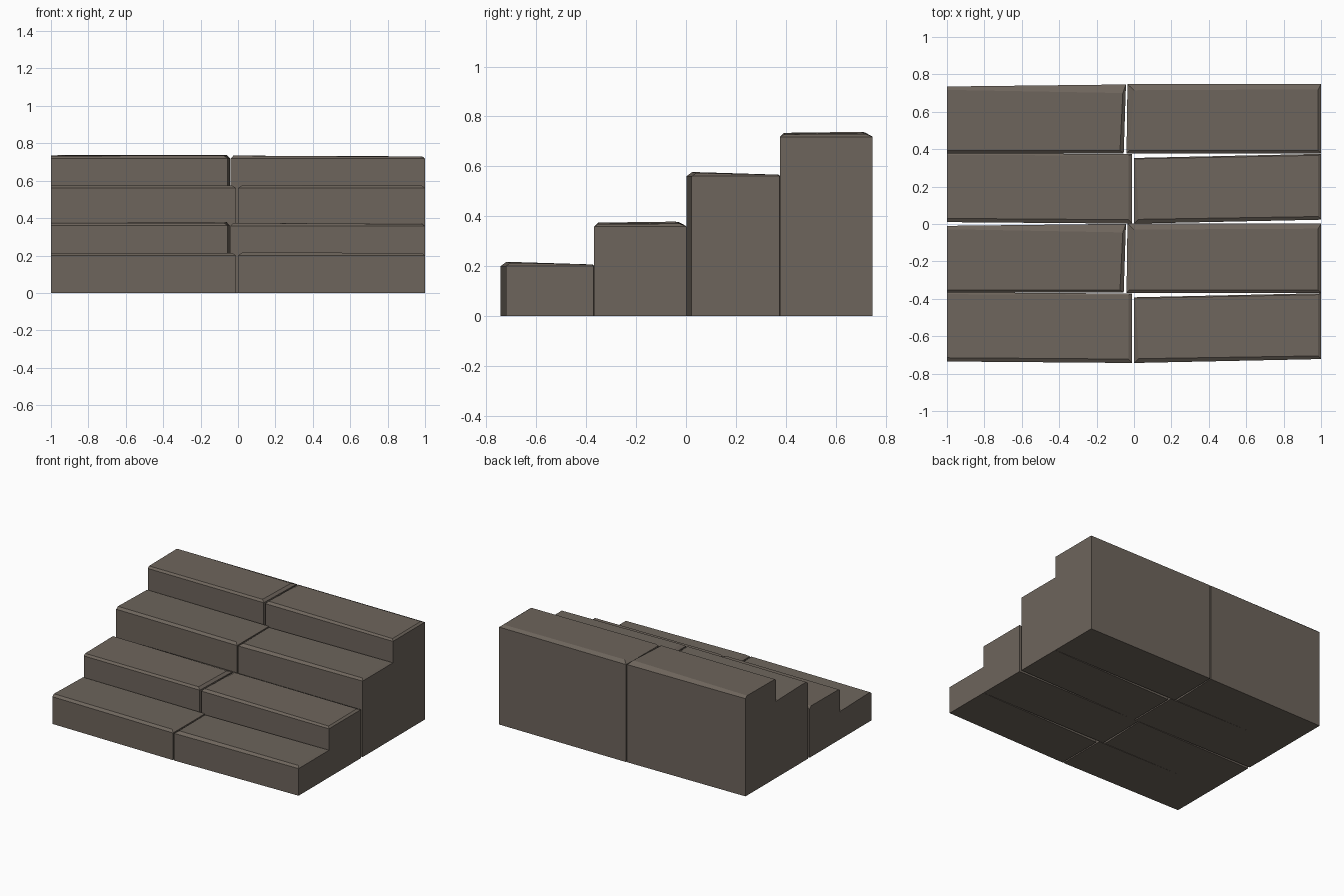
import bpy, bmesh

if "Cube" in bpy.data.objects:
    bpy.data.objects.remove(bpy.data.objects["Cube"])

stone = bpy.data.materials.new("brown_stone")
stone.diffuse_color = (0.155, 0.13, 0.107, 1)
stone.use_nodes = True
stone.node_tree.nodes["Principled BSDF"].inputs["Base Color"].default_value = stone.diffuse_color


def block(name, corners, shoulder, top, dy, dz):
    """Full-height stone block: floor ring, shoulder ring, and a worn, inset top."""
    bm = bmesh.new()
    rings = [
        [bm.verts.new((x, y + dy, 0)) for x, y in corners],
        [bm.verts.new((x, y + dy, shoulder + dz)) for x, y in corners],
        [bm.verts.new((x, y + dy, z + dz)) for x, y, z in top],
    ]
    bm.faces.new(rings[0][::-1])
    bm.faces.new(rings[2])
    for low, high in zip(rings, rings[1:]):
        for i in range(4):
            j = (i + 1) % 4
            bm.faces.new((low[i], low[j], high[j], high[i]))
    bmesh.ops.recalc_face_normals(bm, faces=bm.faces)
    mesh = bpy.data.meshes.new(name)
    bm.to_mesh(mesh)
    bm.free()
    mesh.materials.append(stone)
    bpy.context.collection.objects.link(bpy.data.objects.new(name, mesh))


# Four irregular stones, corners ordered front left, front right, back right, back left
stones = {
    "low_left_step": (
        [(-1, -.735), (-.01, -.743), (-.01, -.372), (-1, -.365)], .2,
        [(-1, -.715, .214), (-.03, -.722, .214), (-.03, -.380, .206), (-1, -.375, .206)]),
    "low_right_step": (
        [(0, -.743), (1, -.722), (1, -.370), (0, -.392)], .2,
        [(.025, -.720, .217), (.985, -.705, .213), (.985, -.378, .206), (.01, -.397, .207)]),
    "high_left_step": (
        [(-1, -.367), (-.055, -.367), (-.043, .001), (-1, -.010)], .36,
        [(-1, -.352, .373), (-.075, -.352, .374), (-.06, -.045, .378), (-1, -.028, .376)]),
    "high_right_step": (
        [(-.04, -.369), (1, -.369), (1, .003), (-.035, .003)], .358,
        [(-.025, -.352, .374), (.985, -.352, .368), (.985, -.025, .37), (.0, -.03, .374)]),
}

# The pair of courses repeats once, further back and higher up
for flight, label in enumerate(("lower", "upper")):
    for name, (corners, shoulder, top) in stones.items():
        block(f"{label}_{name}", corners, shoulder, top, flight * .745, flight * .36)
